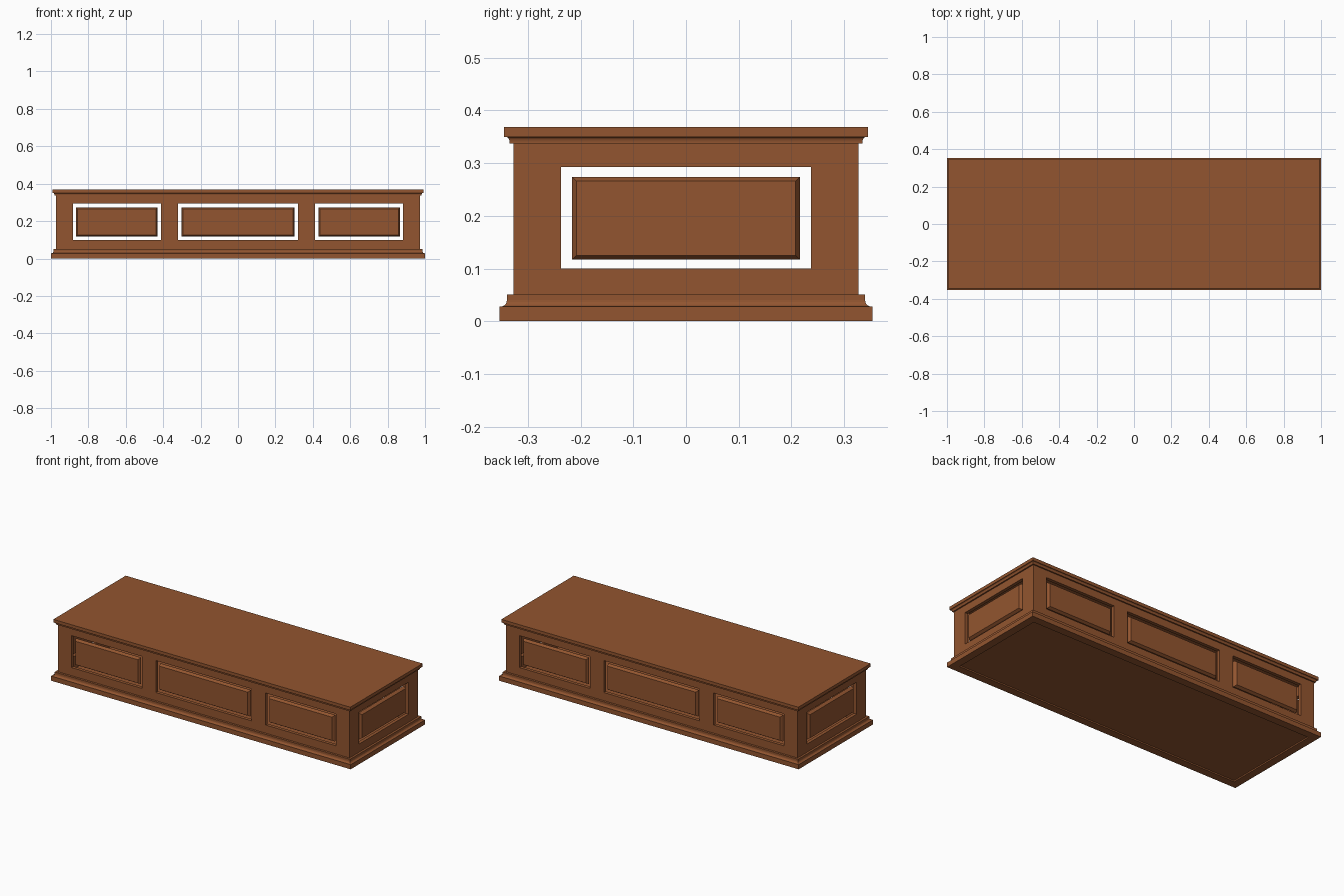
import bpy, bmesh, math
from mathutils import Vector

if "Cube" in bpy.data.objects:
    bpy.data.objects.remove(bpy.data.objects["Cube"])

BX, BY = 0.973, 0.327      # half size of the outer wall faces
T = 0.02                   # wall thickness
Z0, Z1 = 0.10, 0.293       # panel opening heights

wood = bpy.data.materials.new("warm brown wood")
wood.diffuse_color = (0.29, 0.091, 0.029, 1)
wood.use_nodes = True
wood.node_tree.nodes["Principled BSDF"].inputs["Base Color"].default_value = wood.diffuse_color


def finish(bm, name):
    bmesh.ops.recalc_face_normals(bm, faces=bm.faces)
    me = bpy.data.meshes.new(name)
    bm.to_mesh(me)
    bm.free()
    me.materials.append(wood)
    ob = bpy.data.objects.new(name, me)
    bpy.context.collection.objects.link(ob)
    return ob


def ring(name, profile):
    """Sweep a closed (offset, z) profile around the rectangular body with mitred corners."""
    bm = bmesh.new()
    loops = [[bm.verts.new((sx * (BX + o), sy * (BY + o), z)) for o, z in profile]
             for sx, sy in ((-1, -1), (1, -1), (1, 1), (-1, 1))]
    n = len(profile)
    for i in range(4):
        a, b = loops[i], loops[(i + 1) % 4]
        for j in range(n):
            k = (j + 1) % n
            bm.faces.new((a[j], b[j], b[k], a[k]))
    return finish(bm, name)


def add_box(bm, lo, hi):
    lo, hi = Vector(lo), Vector(hi)
    vs = bmesh.ops.create_cube(bm, size=1)["verts"]
    for v in vs:
        v.co = Vector([(lo[i] + hi[i]) / 2 + v.co[i] * (hi[i] - lo[i]) for i in range(3)])


def box(name, lo, hi):
    bm = bmesh.new()
    add_box(bm, lo, hi)
    return finish(bm, name)


def raised_panel(name, half, zlo, zhi, place):
    """Panel with bevelled front; place maps (along, out, z) to world."""
    bm = bmesh.new()
    b = 0.008
    loops = []
    for out, ins in ((-T, 0), (-0.013, 0), (0.0, b)):
        h = half - ins
        loops.append([bm.verts.new(place(u, out, z)) for u, z in
                      ((-h, zlo + ins), (h, zlo + ins), (h, zhi - ins), (-h, zhi - ins))])
    for p, q in zip(loops, loops[1:]):
        for i in range(4):
            j = (i + 1) % 4
            bm.faces.new((p[i], p[j], q[j], q[i]))
    bm.faces.new(loops[0])
    bm.faces.new(loops[-1])
    return finish(bm, name)


def cove(cx, cz, rx, rz, a0, a1, n=5):
    return [(cx + rx * math.cos(math.radians(a0 + (a1 - a0) * i / n)),
             cz + rz * math.sin(math.radians(a0 + (a1 - a0) * i / n))) for i in range(n + 1)]


# hollow walls with three openings front and back and one at each end
walls = ring("walls", [(0, 0.02), (0, 0.355), (-T, 0.355), (-T, 0.02)])
openings = [(-0.648, 0.235), (0, 0.32), (0.648, 0.235)]   # centre, half width
bm = bmesh.new()
for s in (-1, 1):
    for c, h in openings:
        add_box(bm, (c - h, s * BY - 0.04, Z0), (c + h, s * BY + 0.04, Z1))
    add_box(bm, (s * BX - 0.04, -0.237, Z0), (s * BX + 0.04, 0.237, Z1))
cutter = finish(bm, "opening_cutter")
cutter.hide_render = True
mod = walls.modifiers.new("openings", "BOOLEAN")
mod.operation = "DIFFERENCE"
mod.solver = "EXACT"
mod.object = cutter
bpy.context.view_layer.objects.active = walls
bpy.ops.object.modifier_apply(modifier=mod.name)
bpy.data.objects.remove(cutter)

# floating raised panels
for s, side in ((-1, "front"), (1, "back")):
    for i, (c, h) in enumerate(openings):
        raised_panel(f"{side}_panel_{i + 1}", h - 0.018, 0.117, 0.274,
                     lambda u, o, z: (c + u, s * (BY + o), z))
for s, side in ((-1, "left"), (1, "right")):
    raised_panel(f"{side}_panel", 0.216, 0.117, 0.274,
                 lambda u, o, z: (s * (BX + o), u, z))

# base moulding: plinth, cove, fillet
ring("base_moulding", [(-T, 0), (0.027, 0), (0.027, 0.028)]
     + cove(0.024, 0.040, 0.011, 0.012, 270, 180) + [(0.013, 0.051), (-T, 0.051)])

# crown moulding below the top
ring("crown_moulding", [(-0.01, 0.337), (0.008, 0.337)]
     + cove(0.015, 0.340, 0.007, 0.010, 180, 90) + [(-0.01, 0.350)])

# top board and recessed bottom board
box("top_board", (-BX - 0.018, -BY - 0.018, 0.350), (BX + 0.018, BY + 0.018, 0.369))
box("bottom_board", (-BX + 0.005, -BY + 0.005, 0.008), (BX - 0.005, BY - 0.005, 0.025))
